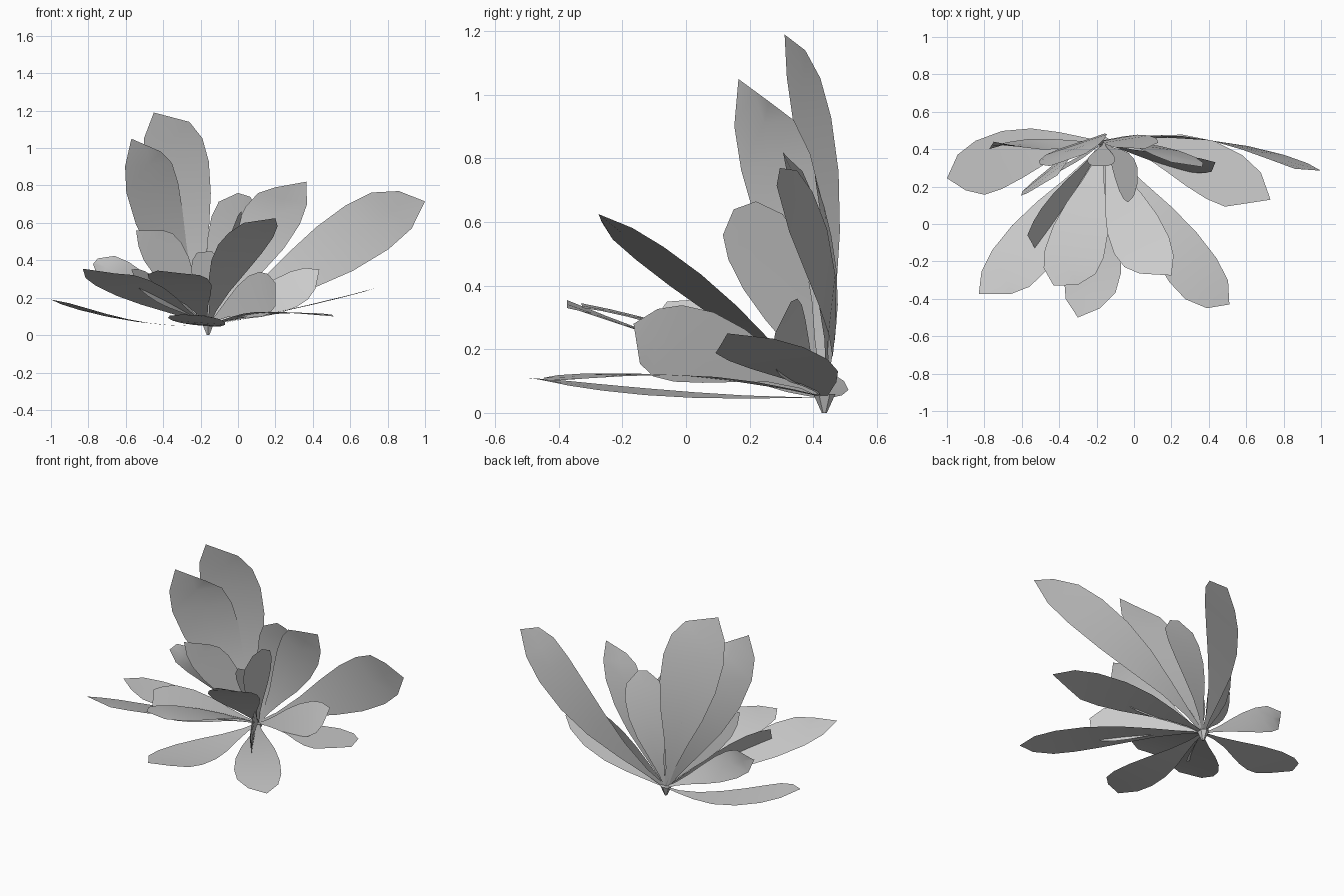
import bpy, bmesh, math
from mathutils import Vector

if "Cube" in bpy.data.objects:
    bpy.data.objects.remove(bpy.data.objects["Cube"])

ROOT = Vector((-0.16, 0.435, 0.05))
# half-width profile along a leaf: (position, share of full width)
PROFILE = [(0, .06), (.12, .14), (.28, .38), (.45, .70), (.62, .93), (.78, 1.0), (.90, .88), (1, 0)]


def leaf(name, tip_a, tip_b, across, bow=(0, 0, 0)):
    """Leaf blade from the root to a blunt tip edge; 'across' is the full width vector from side a to b."""
    tip_a, tip_b, across, bow = Vector(tip_a), Vector(tip_b), Vector(across), Vector(bow)
    tip = (tip_a + tip_b) / 2
    chord = (tip - ROOT).normalized()
    square = (across - chord * across.dot(chord)).normalized()
    slant = (tip_b - tip_a).normalized()
    bm = bmesh.new()
    rows = []
    for t, w in PROFILE:
        c = ROOT.lerp(tip, t) + bow * 4 * t * (1 - t)
        half = square.lerp(slant, .55 * t * t).normalized() * across.length * w / 2
        if t == 1:
            half = (tip_b - tip_a) / 2
        rows.append([bm.verts.new(c + half * s) for s in (-1, 0, 1)])
    for a, b in zip(rows, rows[1:]):
        for i in range(2):
            bm.faces.new((a[i], a[i + 1], b[i + 1], b[i]))
    me = bpy.data.meshes.new(name)
    bm.to_mesh(me)
    bm.free()
    for p in me.polygons:
        p.use_smooth = True
    ob = bpy.data.objects.new(name, me)
    bpy.context.collection.objects.link(ob)


# tall upright leaves at the back
leaf("tall_leaf_left", (-.45, .31, 1.19), (-.26, .375, 1.14), (.35, .12, -.05), (-.03, .05, 0))
leaf("tall_leaf_far_left", (-.57, .165, 1.05), (-.41, .26, .98), (.27, .23, -.03), (-.06, .03, -.02))
leaf("upright_leaf_right", (.20, .33, .79), (.365, .305, .82), (.30, -.05, -.05), (0, .05, 0))
leaf("upright_leaf_back", (0, .405, .76), (.065, .405, .74), (.27, .05, -.03), (0, .04, 0))
leaf("long_leaf_right", (.86, .295, .77), (1.0, .285, .715), (.17, -.03, -.28), (0, .09, -.02))

# arching leaves toward the front
leaf("arching_leaf_front_right", (.03, -.265, .60), (.20, -.275, .625), (.29, .06, .09), (-.02, 0, .02))
leaf("arching_leaf_front_left", (-.83, -.375, .355), (-.66, -.375, .33), (.22, -.20, .08))
leaf("arching_leaf_front", (-.43, -.33, .345), (-.30, -.325, .33), (.31, .06, -.03), (0, 0, .04))

# low spreading leaves
leaf("low_leaf_left", (-1.0, .245, .19), (-.90, .18, .17), (.05, -.29, 0), (0, .08, -.04))
leaf("low_leaf_right", (.73, .13, .25), (.60, .11, .215), (-.12, -.28, -.02), (0, .09, -.01))
leaf("low_leaf_front_right", (.51, -.43, .10), (.39, -.45, .11), (-.24, -.15, 0), (0, 0, .04))
leaf("low_leaf_front", (-.18, -.45, .105), (-.30, -.50, .11), (-.30, -.05, .03), (0, 0, -.02))

# short leaves turned on edge
leaf("edge_leaf_front_left", (-.57, -.06, .35), (-.53, -.13, .25), (.10, -.06, -.18), (0, 0, .02))
leaf("edge_leaf_right", (.435, .33, .35), (.415, .28, .25), (.05, -.08, -.19), (0, -.02, 0))
leaf("edge_leaf_front_right", (.20, -.165, .28), (.20, -.145, .155), (0, -.03, -.24), (0, 0, .055))
leaf("edge_leaf_left", (-.75, .44, .41), (-.775, .40, .38), (.03, .08, -.15), (0, 0, 0))

# inner leaves
leaf("inner_leaf_left", (-.545, .22, .56), (-.40, .28, .56), (.21, .10, .05))
leaf("inner_leaf_right", (0, .15, .64), (.02, .22, .665), (.05, .22, .06))
leaf("inner_leaf_small", (-.22, .31, .44), (-.14, .31, .45), (.15, 0, 0))

# short stem under the rosette
bpy.ops.mesh.primitive_cone_add(vertices=6, radius1=.008, radius2=.035, depth=.06,
                                location=(-.16, .435, .03))
bpy.context.object.name = "stem"
